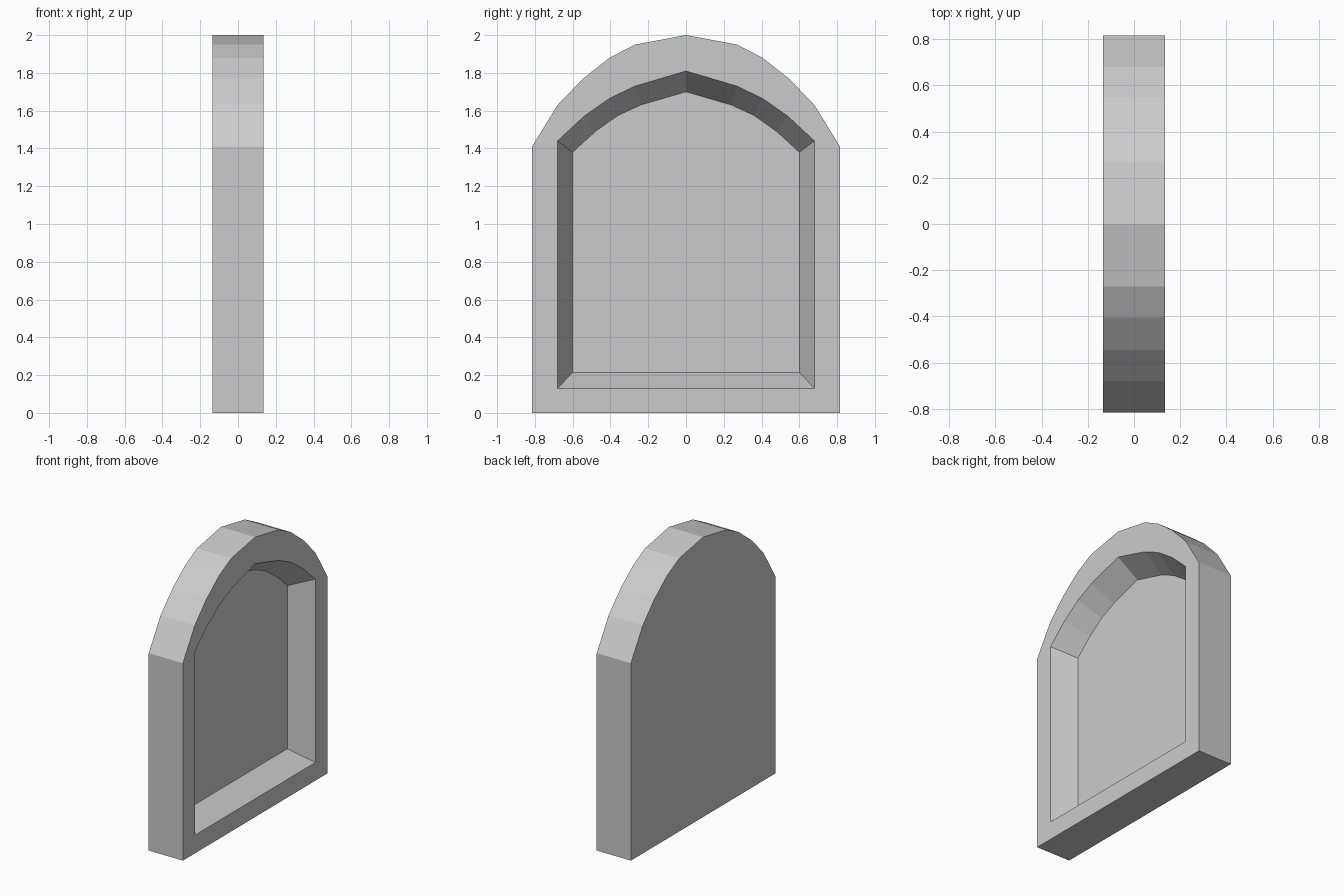
import bpy, bmesh

if "Cube" in bpy.data.objects:
    bpy.data.objects.remove(bpy.data.objects["Cube"])

# Half profiles (y, z) from bottom corner up to the apex
outer = [(0.815, 0), (0.815, 1.41), (0.68, 1.63), (0.545, 1.77),
         (0.405, 1.88), (0.27, 1.95), (0, 2.0)]
opening = [(0.68, 0.13), (0.68, 1.36), (0.68, 1.44), (0.54, 1.57),
           (0.405, 1.665), (0.27, 1.73), (0, 1.81)]
panel = [(0.6, 0.215), (0.6, 1.30), (0.6, 1.38), (0.48, 1.49),
         (0.36, 1.575), (0.24, 1.63), (0, 1.70)]

HALF_DEPTH = 0.135
PANEL_X = -0.03

bm = bmesh.new()


def ring(half, x):
    """Mirror a half profile into a closed ring of vertices at depth x."""
    full = half + [(-y, z) for y, z in half[-2::-1]]
    return [bm.verts.new((x, y, z)) for y, z in full]


# Back outline, front outline, recess opening, recessed panel
rings = [ring(outer, -HALF_DEPTH), ring(outer, HALF_DEPTH),
         ring(opening, HALF_DEPTH), ring(panel, PANEL_X)]

# Outer sides, front rim and bevelled recess walls
for a, b in zip(rings, rings[1:]):
    n = len(a)
    for i in range(n):
        j = (i + 1) % n
        bm.faces.new((a[i], a[j], b[j], b[i]))

# Flat back and recessed panel
bm.faces.new(rings[0])
bm.faces.new(rings[-1])
bmesh.ops.recalc_face_normals(bm, faces=bm.faces)

mesh = bpy.data.meshes.new("arched_niche_panel")
bm.to_mesh(mesh)
bm.free()
bpy.context.collection.objects.link(bpy.data.objects.new("arched_niche_panel", mesh))
